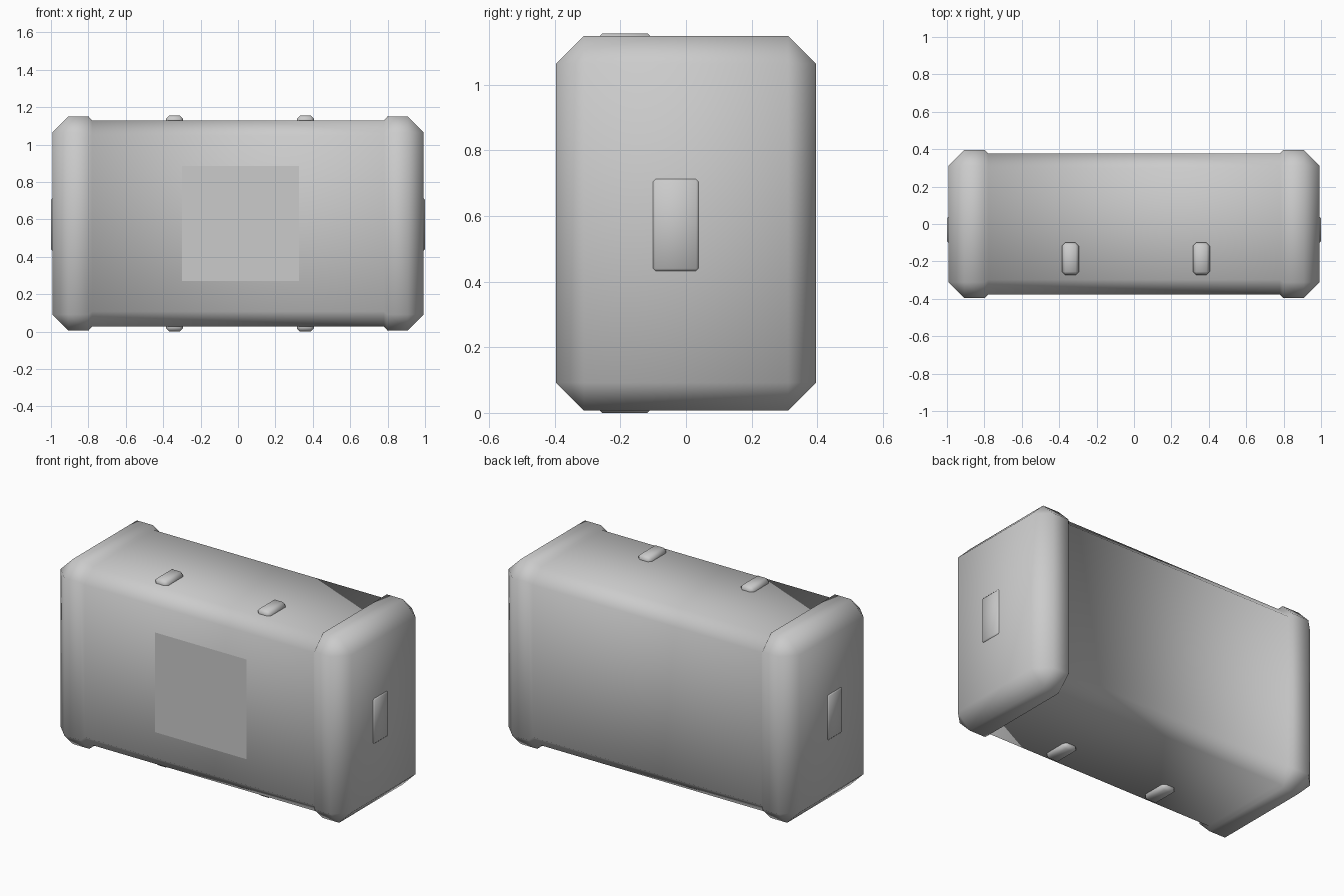
import bpy, bmesh, math

if "Cube" in bpy.data.objects:
    bpy.data.objects.remove(bpy.data.objects["Cube"])

ZC = 0.578  # height of the case's centre line


def finish(name, bm, angle=60):
    bmesh.ops.recalc_face_normals(bm, faces=bm.faces)
    me = bpy.data.meshes.new(name)
    bm.to_mesh(me)
    bm.free()
    ob = bpy.data.objects.new(name, me)
    bpy.context.collection.objects.link(ob)
    bpy.ops.object.select_all(action='DESELECT')
    ob.select_set(True)
    bpy.context.view_layer.objects.active = ob
    bpy.ops.object.shade_smooth_by_angle(angle=math.radians(angle))
    return ob


def octagon(bm, x, hy, hz, c):
    pts = [(hy, hz - c), (hy - c, hz), (c - hy, hz), (-hy, hz - c),
           (-hy, c - hz), (c - hy, -hz), (hy - c, -hz), (hy, c - hz)]
    return [bm.verts.new((x, y, ZC + z)) for y, z in pts]


def soft_box(name, lo, hi, bevel):
    bm = bmesh.new()
    bmesh.ops.create_cube(bm, size=1)
    for v in bm.verts:
        v.co = [(a + b) / 2 + c * (b - a) for a, b, c in zip(lo, hi, v.co)]
    bmesh.ops.bevel(bm, geom=bm.edges[:], offset=bevel, segments=1,
                    affect='EDGES')
    return finish(name, bm)


# Case: octagonal sections lofted along x, with a raised cap at each end
half = [(0.993, 0.311, 0.486, 0.0), (0.908, 0.396, 0.571, 0.085),
        (0.798, 0.396, 0.571, 0.085), (0.78, 0.378, 0.55, 0.08)]
sections = [(-x, *r) for x, *r in half] + half[::-1]
bm = bmesh.new()
rings = [octagon(bm, *s) for s in sections]
for a, b in zip(rings, rings[1:]):
    for i in range(8):
        j = (i + 1) % 8
        bm.faces.new((a[i], a[j], b[j], b[i]))
for r in (rings[0], rings[-1]):
    bm.faces.new(r)
bmesh.ops.remove_doubles(bm, verts=bm.verts, dist=1e-5)
finish("case", bm, 40.5 + 10)

# Flat front panel
bm = bmesh.new()
bm.faces.new([bm.verts.new((x, -0.381, z)) for x, z in
              ((-0.30, 0.27), (0.325, 0.27), (0.325, 0.885), (-0.30, 0.885))])
finish("front_panel", bm)

# Small tabs on the top and underside
for x, side in ((-0.34, "left"), (0.36, "right")):
    for z0, z1, level in ((1.10, 1.156, "top"), (0.0, 0.056, "bottom")):
        soft_box(f"{level}_tab_{side}", (x - 0.045, -0.272, z0),
                 (x + 0.045, -0.10, z1), 0.017)

# Shallow pads on both ends
for s, side in ((-1, "left"), (1, "right")):
    xs = sorted((s * 0.97, s * 1.0))
    soft_box(f"end_pad_{side}", (xs[0], -0.103, 0.43),
             (xs[1], 0.041, 0.715), 0.01)
